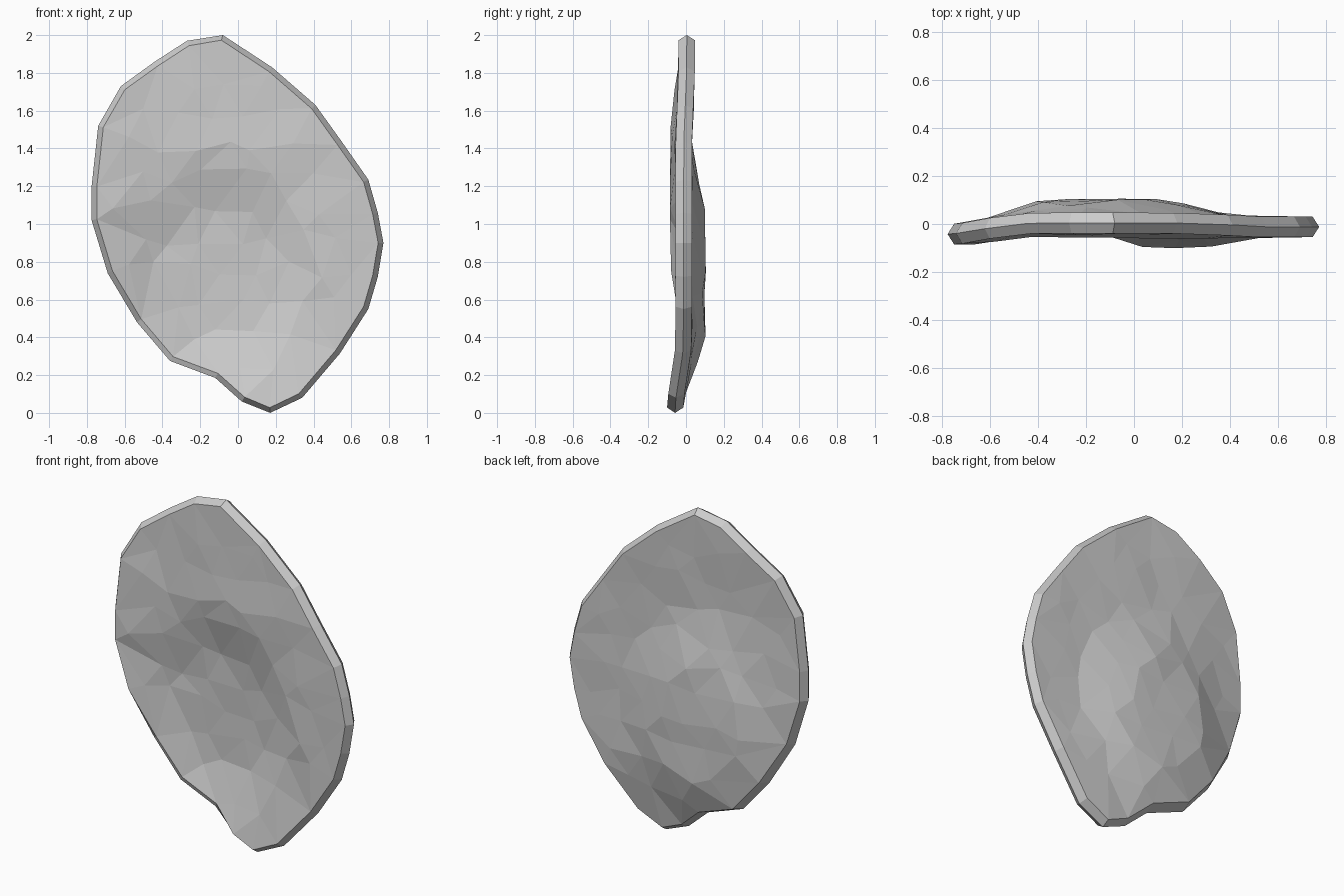
import bpy, bmesh, math, random
from mathutils import Vector
from mathutils.geometry import delaunay_2d_cdt

if "Cube" in bpy.data.objects:
    bpy.data.objects.remove(bpy.data.objects["Cube"])

random.seed(4)

# Outer silhouette in x, z, clockwise from the crown
OUTLINE = [(-.08, 2.0), (.18, 1.83), (.41, 1.63), (.55, 1.435), (.69, 1.235),
           (.74, 1.06), (.77, .90), (.74, .72), (.69, .55), (.54, .315),
           (.34, .08), (.17, .0), (.02, .06), (-.12, .185), (-.36, .275),
           (-.535, .48), (-.69, .74), (-.775, 1.02), (-.775, 1.20),
           (-.74, 1.52), (-.62, 1.73), (-.44, 1.86), (-.27, 1.97)]
HALF = .043          # half the shell thickness
N = len(OUTLINE)


def smooth(a, b, v):
    t = max(0, min(1, (v - a) / (b - a)))
    return t * t * (3 - 2 * t)


# Mid-surface: curled left edge and bottom tip
def mid(x, z):
    return (-.012 - .03 * smooth(-.4, -.75, x) - .046 * smooth(.4, 0, z)
            + .016 * smooth(1.4, 1.85, z))


# Dish pressed from front to back
def dish(x, z):
    r = math.hypot((x + .12) / .55, (z - .73) / .66)
    return .07 * (1 - smooth(.42, 1.05, r))


def inside(p, poly):
    hit = False
    for (x1, z1), (x2, z2) in zip(poly, poly[1:] + poly[:1]):
        if (z1 > p[1]) != (z2 > p[1]) and p[0] < x1 + (p[1] - z1) * (x2 - x1) / (z2 - z1):
            hit = not hit
    return hit


def inset(d):
    """Outline moved inwards by d along the corner normals."""
    out = []
    for i, p in enumerate(OUTLINE):
        t = Vector(OUTLINE[(i + 1) % N]) - Vector(OUTLINE[i - 1])
        n = Vector((t.y, -t.x)).normalized()
        out.append(tuple(Vector(p) + n * d))
    return out


bm = bmesh.new()
rim = [bm.verts.new((x, mid(x, z), z)) for x, z in OUTLINE]
edge_loop = inset(.028)
limit = inset(.10)

# Front and back sheets: irregular triangles, joined to the rim by bevel bands
for side in (-1, 1):
    pts = [Vector(p) for p in edge_loop]
    for row in range(12):
        for col in range(10):
            p = Vector((-.8 + .18 * (col + .5 * (row % 2)) + random.uniform(-.045, .045),
                        .1 + .165 * row + random.uniform(-.045, .045)))
            if inside(p, limit):
                pts.append(p)
    co, _, tris, *_ = delaunay_2d_cdt(pts, [(i, (i + 1) % N) for i in range(N)], [], 1, 1e-5)
    verts = []
    for i, p in enumerate(co):
        y = mid(*p) + side * HALF + dish(*p)
        if i >= N:
            y += random.uniform(-.006, .006)
        verts.append(bm.verts.new((p.x, y, p.y)))
    for t in tris:
        bm.faces.new([verts[i] for i in t])
    for i in range(N):
        j = (i + 1) % N
        bm.faces.new((rim[i], rim[j], verts[j], verts[i]))

bmesh.ops.recalc_face_normals(bm, faces=bm.faces)
mesh = bpy.data.meshes.new("curved_shell")
bm.to_mesh(mesh)
bm.free()
shell = bpy.data.objects.new("curved_shell", mesh)
bpy.context.collection.objects.link(shell)
